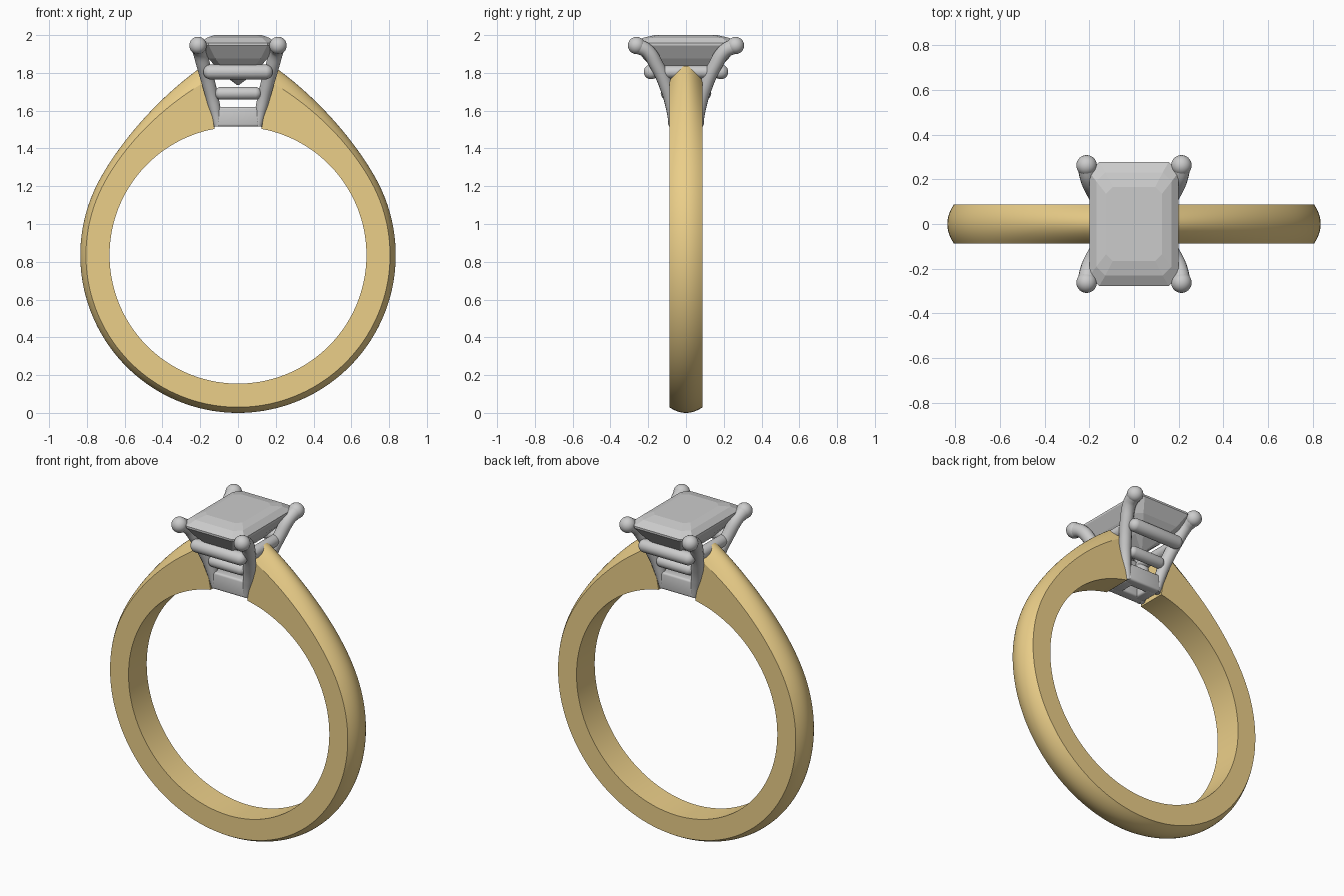
import bpy, bmesh
from math import sin, cos, radians, pi
from mathutils import Vector, Matrix

if "Cube" in bpy.data.objects:
    bpy.data.objects.remove(bpy.data.objects["Cube"])

CZ = 0.835  # centre height of the finger hole


def finish(name, bm, smooth=True, mat=None):
    bmesh.ops.recalc_face_normals(bm, faces=bm.faces[:])
    me = bpy.data.meshes.new(name)
    bm.to_mesh(me)
    bm.free()
    ob = bpy.data.objects.new(name, me)
    bpy.context.collection.objects.link(ob)
    if mat:
        me.materials.append(mat)
    if smooth:
        smooth_shade(ob)
    return ob


def smooth_shade(ob):
    bpy.ops.object.select_all(action='DESELECT')
    ob.select_set(True)
    bpy.context.view_layer.objects.active = ob
    bpy.ops.object.shade_smooth_by_angle(angle=radians(32))


def loft(bm, rings):
    # skin a list of closed point rings and cap both ends
    vs = [[bm.verts.new(p) for p in ring] for ring in rings]
    n = len(vs[0])
    for a, b in zip(vs, vs[1:]):
        for i in range(n):
            j = (i + 1) % n
            bm.faces.new((a[i], a[j], b[j], b[i]))
    bm.faces.new(vs[0])
    bm.faces.new(vs[-1])


def capsule(name, loc, r, half, axis='X'):
    # stretched sphere: round-ended bar
    bm = bmesh.new()
    bmesh.ops.create_uvsphere(bm, u_segments=24, v_segments=15, radius=r)
    for v in bm.verts:
        v.co.z += half if v.co.z > 0 else -half
    rot = Matrix.Rotation(pi / 2, 4, 'Y' if axis == 'X' else 'X')
    bm.transform(Matrix.Translation(loc) @ rot)
    return finish(name, bm)


def box(name, loc, half):
    bm = bmesh.new()
    bmesh.ops.create_cube(bm, size=2)
    bm.transform(Matrix.Translation(loc) @ Matrix.Diagonal((*half, 1)))
    bmesh.ops.bevel(bm, geom=bm.edges[:], offset=0.012, segments=3, affect='EDGES', profile=0.5)
    return finish(name, bm)


# Band: flat sides, domed outside, rising and thickening towards the head
gold = bpy.data.materials.new("gold")
gold.diffuse_color = (0.83, 0.62, 0.25, 1)
gold.use_nodes = True
gold.node_tree.nodes["Principled BSDF"].inputs["Base Color"].default_value = gold.diffuse_color
W, STEPS, ARC = 0.088, 140, 12
rings = []
for s in range(STEPS + 1):
    deg = 10.5 + 339 * s / STEPS
    t = max(0, (62 - min(deg, 360 - deg)) / 50) ** 2.3
    edge, top = 0.805 + 0.122 * t, 0.835 + 0.172 * t
    section = [(0.68, W), (0.68, -W)]
    for k in range(ARC + 1):
        u = -1 + 2 * k / ARC
        section.append((edge + (top - edge) * (1 - u * u), u * W))
    a = radians(deg)
    rings.append([(r * sin(a), y, CZ + r * cos(a)) for r, y in section])
bm = bmesh.new()
loft(bm, rings)
finish("band", bm, mat=gold)


# Stone: step-cut rectangle with clipped corners
def octagon(x, y, c, z):
    return [(x, y - c, z), (x - c, y, z), (c - x, y, z), (-x, y - c, z),
            (-x, c - y, z), (c - x, -y, z), (x - c, -y, z), (x, c - y, z)]


bm = bmesh.new()
loft(bm, [octagon(0.004, 0.07, 0.002, 1.735), octagon(0.09, 0.15, 0.03, 1.80),
          octagon(0.155, 0.225, 0.035, 1.875), octagon(0.2, 0.277, 0.045, 1.945),
          octagon(0.2, 0.277, 0.045, 1.957), octagon(0.168, 0.23, 0.04, 1.985),
          octagon(0.125, 0.165, 0.03, 2.0)])
finish("stone", bm, smooth=False)

# Four claws: tapered curved rods with ball tips
path = [(0.104, 0.066, 1.52, 0.024), (0.125, 0.076, 1.62, 0.032),
        (0.152, 0.105, 1.73, 0.036), (0.183, 0.155, 1.84, 0.037),
        (0.203, 0.205, 1.915, 0.038), (0.212, 0.262, 1.945, 0.042)]
for sx in (-1, 1):
    for sy in (-1, 1):
        tag = ("left" if sx < 0 else "right") + ("_front" if sy < 0 else "_back")
        cu = bpy.data.curves.new("claw_" + tag, 'CURVE')
        cu.dimensions = '3D'
        cu.bevel_depth, cu.bevel_resolution, cu.resolution_u = 1.0, 5, 8
        cu.use_fill_caps = True
        sp = cu.splines.new('BEZIER')
        sp.bezier_points.add(len(path) - 1)
        for p, (x, y, z, r) in zip(sp.bezier_points, path):
            p.co = (sx * x, sy * y, z)
            p.radius = r
            p.handle_left_type = p.handle_right_type = 'AUTO'
        ob = bpy.data.objects.new("claw_" + tag, cu)
        bpy.context.collection.objects.link(ob)
        bpy.ops.object.select_all(action='DESELECT')
        ob.select_set(True)
        bpy.context.view_layer.objects.active = ob
        bpy.ops.object.convert(target='MESH')
        smooth_shade(bpy.context.object)
        capsule("claw_tip_" + tag, Vector((sx * 0.212, sy * 0.262, 1.945)), 0.046, 0)

# Gallery rails and base frame joining the claws
for s, side in ((-1, "front"), (1, "back")):
    capsule("upper_rail_" + side, Vector((0, s * 0.185, 1.805)), 0.039, 0.145)
    capsule("lower_rail_" + side, Vector((0, s * 0.1, 1.692)), 0.034, 0.09)
    box("base_" + side, Vector((0, s * 0.062, 1.568)), (0.112, 0.032, 0.052))
for s, side in ((-1, "left"), (1, "right")):
    capsule("upper_rail_" + side, Vector((s * 0.165, 0, 1.805)), 0.034, 0.13, 'Y')
    box("base_" + side, Vector((s * 0.082, 0, 1.555)), (0.034, 0.06, 0.04))
